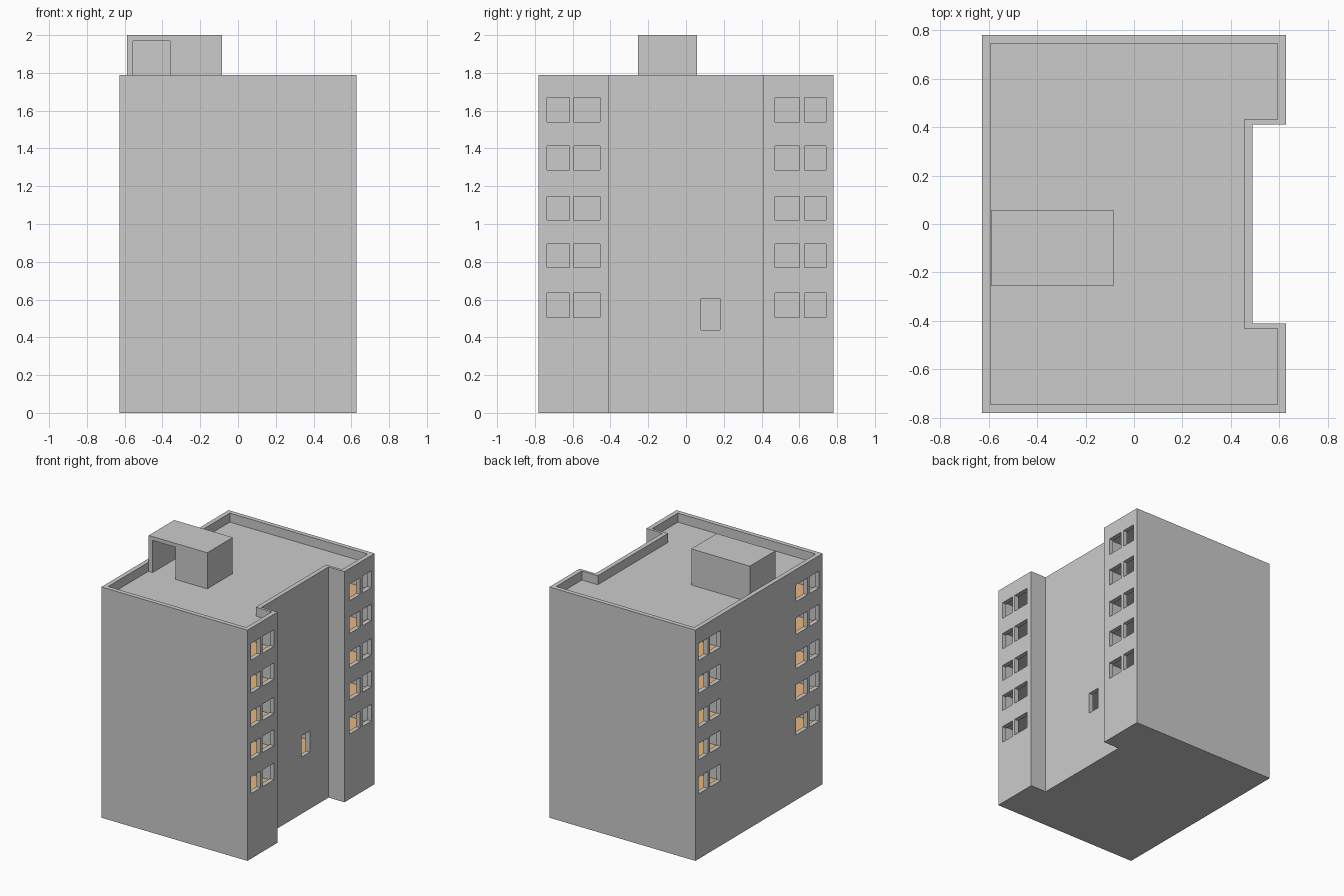
import bpy, bmesh

if "Cube" in bpy.data.objects:
    bpy.data.objects.remove(bpy.data.objects["Cube"])


def material(name, rgb):
    m = bpy.data.materials.new(name)
    m.diffuse_color = (*rgb, 1)
    m.use_nodes = True
    m.node_tree.nodes["Principled BSDF"].inputs["Base Color"].default_value = m.diffuse_color
    return m


GREY = material("concrete grey", (0.6, 0.6, 0.6))
ORANGE = material("floor orange", (0.8, 0.47, 0.2))


def add_prism(bm, pts, z0, z1):
    bottom = bm.faces.new([bm.verts.new((x, y, z0)) for x, y in pts])
    out = bmesh.ops.extrude_face_region(bm, geom=[bottom])["geom"]
    bmesh.ops.translate(bm, vec=(0, 0, z1 - z0),
                        verts=[g for g in out if isinstance(g, bmesh.types.BMVert)])


def rect(x0, x1, y0, y1):
    x0, x1 = sorted((x0, x1))
    y0, y1 = sorted((y0, y1))
    return [(x0, y0), (x1, y0), (x1, y1), (x0, y1)]


def prisms(name, items, mat=GREY):
    """One object made of upright prisms: (outline, bottom, top)."""
    bm = bmesh.new()
    for pts, z0, z1 in items:
        add_prism(bm, pts, z0, z1)
    # the source face of an extrusion is kept, so every prism is closed
    bmesh.ops.recalc_face_normals(bm, faces=bm.faces)
    me = bpy.data.meshes.new(name)
    bm.to_mesh(me)
    bm.free()
    ob = bpy.data.objects.new(name, me)
    me.materials.append(mat)
    bpy.context.collection.objects.link(ob)
    return ob


def cut(ob, items):
    cutter = prisms("cutter", items)
    cutter.hide_render = True
    mod = ob.modifiers.new("cut", 'BOOLEAN')
    mod.operation, mod.solver, mod.object = 'DIFFERENCE', 'EXACT', cutter
    bpy.context.view_layer.objects.active = ob
    bpy.ops.object.modifier_apply(modifier=mod.name)
    bpy.data.objects.remove(cutter, do_unlink=True)


X, Y, NX, NY = 0.627, 0.78, 0.49, 0.41   # half sizes and notch
TOP, ROOF, T = 1.79, 1.72, 0.035          # parapet top, roof level, wall


def outline(t):
    """Footprint inset by t, with the notch on the right side."""
    x, y, nx, ny = X - t, Y - t, NX - t, NY + t * 0.6
    return [(-x, -y), (x, -y), (x, -ny), (nx, -ny),
            (nx, ny), (x, ny), (x, y), (-x, y)]


# Main block with sunken roof
block = prisms("building_block", [(outline(0), 0, TOP)])
cut(block, [(outline(T), ROOF, TOP + 0.1)])

# Rooms, their floors, and windows in the four corners of every storey
rooms, floors, windows = [], [], []
for sill, head in ((0.505, 0.635), (0.77, 0.895), (1.02, 1.145),
                   (1.285, 1.412), (1.54, 1.67)):
    for sx in (-1, 1):
        for sy in (-1, 1):
            r = rect(sx * 0.2, sx * (X - T), sy * 0.435, sy * 0.748)
            rooms.append((r, sill - 0.025, sill + 0.15))
            floors.append((r, sill - 0.027, sill - 0.021))
        for y0, y1 in ((-0.735, -0.618), (-0.595, -0.455),
                       (0.47, 0.602), (0.628, 0.74)):
            windows.append((rect(sx * 0.5, sx * 0.7, y0, y1), sill, head))

# Single room and window behind the notch
mid = rect(0.15, NX - T, -0.38, 0.38)
rooms.append((mid, 0.415, 0.66))
floors.append((mid, 0.413, 0.419))
windows.append((rect(0.4, 0.55, 0.08, 0.18), 0.44, 0.605))

cut(block, rooms)
cut(block, windows)
prisms("room_floors", floors, ORANGE)

# Stair house on the roof, hollow, with a doorway in its front
house = prisms("stair_house", [(rect(-0.588, -0.085, -0.255, 0.057), ROOF - 0.01, 2.0)])
cut(house, [([(-0.555, -0.4), (-0.36, -0.4), (-0.36, -0.225), (-0.115, -0.225),
              (-0.115, 0.027), (-0.555, 0.027)], ROOF - 0.1, 1.97)])
